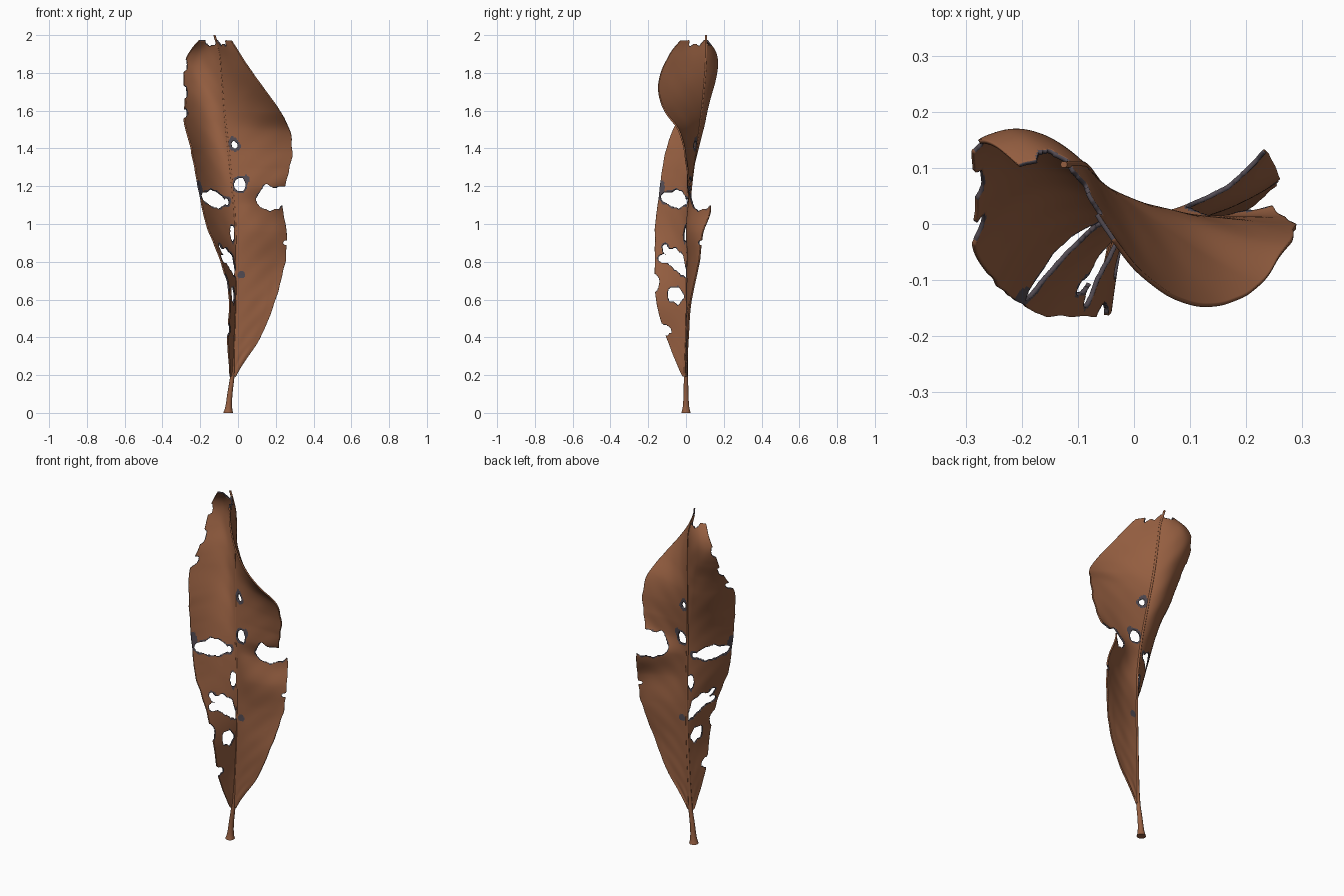
import bpy, bmesh, math
from mathutils import Vector, noise

if "Cube" in bpy.data.objects:
    bpy.data.objects.remove(bpy.data.objects["Cube"])


def material(name, rgb):
    m = bpy.data.materials.new(name)
    m.diffuse_color = (*rgb, 1)
    m.use_nodes = True
    m.node_tree.nodes["Principled BSDF"].inputs["Base Color"].default_value = m.diffuse_color
    return m


brown = material("dry leaf brown", (0.3, 0.113, 0.052))
grey = material("withered edge grey", (0.085, 0.07, 0.085))

# Paths up the leaf: (z, x, y)
MID = [(0.0, -.052, 0), (.1, -.043, 0), (.2, -.03, 0), (.4, -.022, .003), (.6, -.015, .006),
       (.8, -.012, .008), (1.0, -.015, .012), (1.2, -.03, .025), (1.4, -.05, .052),
       (1.6, -.07, .08), (1.8, -.085, .1), (1.9, -.095, .105), (2.0, -.125, .105)]
LEFT = [(.18, -.042, -.01), (.25, -.045, -.045), (.4, -.055, -.105), (.6, -.045, -.158),
        (.8, -.09, -.165), (1.0, -.168, -.16), (1.2, -.212, -.14), (1.4, -.25, -.105),
        (1.55, -.287, -.045), (1.65, -.282, .03), (1.75, -.288, .1), (1.85, -.285, .142),
        (1.92, -.25, .14), (1.99, -.19, .09)]
RIGHT = [(.18, -.02, 0), (.25, .02, 0), (.4, .12, .01), (.6, .2, .03), (.8, .25, .073),
         (.95, .258, .09), (1.1, .235, .13), (1.2, .25, .03), (1.3, .278, .005),
         (1.4, .29, -.008), (1.5, .275, -.04), (1.6, .222, -.115), (1.7, .15, -.147),
         (1.8, .077, -.132), (1.9, .01, -.085), (1.99, -.045, -.02)]
# Bulge of each half towards the back: (z, left, right)
BULGE = [(.18, 0, 0), (.5, .01, -.005), (.8, .02, -.018), (1.05, .03, -.042), (1.25, .045, -.012),
         (1.5, .075, -.012), (1.7, .055, -.005), (1.85, .04, -.01), (2.0, .0, 0)]


def sample(path, z):
    """Smooth interpolation of a (z, a, b) path."""
    z = min(max(z, path[0][0]), path[-1][0])
    i = 0
    while i < len(path) - 2 and path[i + 1][0] < z:
        i += 1

    def slope(k, c):
        a, b = path[max(k - 1, 0)], path[min(k + 1, len(path) - 1)]
        return (b[c] - a[c]) / (b[0] - a[0])
    p, q = path[i], path[i + 1]
    h = q[0] - p[0]
    t = (z - p[0]) / h
    return [(2*t**3 - 3*t*t + 1) * p[c] + (t**3 - 2*t*t + t) * h * slope(i, c)
            + (3*t*t - 2*t**3) * q[c] + (t**3 - t*t) * h * slope(i + 1, c) for c in (1, 2)]


# Holes and tears: (u, z, half u, half z, slant, grey margin)
HOLES = [(-.6, 1.13, .31, .042, -.03, 1.2), (-.4, .8, .36, .055, -.14, 1.15),
         (-.8, .815, .12, .022, 0, 1.2), (-1, .69, .1, .045, 0, 1.1),
         (-.42, .62, .24, .04, 0, 1.15), (-1.05, .44, .3, .028, 0, 1.1),
         (-.12, .95, .1, .042, 0, 1.25), (.15, 1.21, .1, .035, .1, 1.5),
         (.1, 1.42, .04, .017, 0, 2.2), (-.22, 1.12, .07, .016, 0, 1.8),
         (.72, 1.135, .26, .062, 0, 1.1), (1.02, 1.15, .32, .046, 0, 1.08),
         (1, .9, .08, .01, 0, 1.1), (-1, 1.585, .08, .022, 0, 1.1),
         (-1, 1.7, .07, .03, 0, 1.1), (-1, 1.84, .08, .03, 0, 1.1),
         (-.3, 1.99, .3, .045, 0, 1.1), (.35, 2.0, .3, .05, 0, 1.1)]
# Withered grey spots without a hole: (u, z, half u, half z)
SPOTS = [(.12, .73, .08, .02), (-.1, .75, .1, .03), (-.97, 1.18, .06, .05)]


def hole_test(u, z):
    """0 solid, 1 grey, 2 removed."""
    n = 1 + .32 * noise.noise(Vector((u * 7, z * 22, 3)))
    result = int(any(math.hypot((u - a) / c, (z - b) / d) * n < 1 for a, b, c, d in SPOTS))
    for hu, hz, ru, rz, s, margin in HOLES:
        d = math.hypot((u - hu) / ru, (z - hz - s * (u - hu)) / rz) * n
        if d < 1:
            return 2
        if d < margin:
            result = 1
    return result


# Blade: twisted sheet around the midrib
NU, NZ, Z0, Z1 = 100, 280, .19, 1.975
bm = bmesh.new()
grid = []
for j in range(NZ + 1):
    z = Z0 + (Z1 - Z0) * j / NZ
    m, l, r, b = (sample(p, z) for p in (MID, LEFT, RIGHT, BULGE))
    row = []
    for i in range(NU + 1):
        u = 2 * i / NU - 1
        e, bulge = (l, b[0]) if u < 0 else (r, b[1])
        t = abs(u)
        ragged = 1 + .02 * t * noise.noise(Vector((5 * (u > 0), z * 18, 0)))
        x = m[0] + (e[0] - m[0]) * t * ragged
        y = m[1] + (e[1] - m[1]) * t * ragged + 4 * t * (1 - t) * bulge
        # side veins and crumples
        y += .0012 * math.sin((z - .25 * t) * 48) * t * (1 - t) * 2
        y += .006 * t * noise.noise(Vector((u * 2.5, z * 5, 8)))
        row.append(bm.verts.new((x, y, z)))
    grid.append(row)
for j in range(NZ):
    for i in range(NU):
        u = 2 * (i + .5) / NU - 1
        k = hole_test(u, Z0 + (Z1 - Z0) * (j + .5) / NZ)
        if k < 2:
            f = bm.faces.new((grid[j][i], grid[j][i + 1], grid[j + 1][i + 1], grid[j + 1][i]))
            # outermost faces keep a brown rim, hole rims turn grey
            f.material_index = 3 if k == 0 and i in (0, NU - 1) else k
            f.smooth = True
bmesh.ops.delete(bm, geom=[v for v in bm.verts if not v.link_faces], context='VERTS')
for _ in range(3):
    edge = [v for v in bm.verts if v.is_boundary]
    bmesh.ops.smooth_vert(bm, verts=edge, factor=.5, use_axis_x=True, use_axis_y=True, use_axis_z=True)
me = bpy.data.meshes.new("leaf_blade")
bm.to_mesh(me)
bm.free()
blade = bpy.data.objects.new("leaf_blade", me)
bpy.context.collection.objects.link(blade)
for mat in (brown, grey, grey, brown):
    me.materials.append(mat)
sol = blade.modifiers.new("thickness", 'SOLIDIFY')
sol.thickness = .008
sol.offset = 0
sol.material_offset_rim = 1


def tube(name, z0, z1, n, radius, mat, dy=0):
    """Round tube following the midrib."""
    b = bmesh.new()
    rings = []
    for j in range(n + 1):
        z = z0 + (z1 - z0) * j / n
        x, y = sample(MID, z)
        r = radius(z)
        rings.append([b.verts.new((x + r * math.cos(a * math.pi / 5), y + dy + r * math.sin(a * math.pi / 5), z))
                      for a in range(10)])
    for p, q in zip(rings, rings[1:]):
        for a in range(10):
            b.faces.new((p[a], p[(a + 1) % 10], q[(a + 1) % 10], q[a])).smooth = True
    b.faces.new(rings[0][::-1])
    b.faces.new(rings[-1])
    d = bpy.data.meshes.new(name)
    b.to_mesh(d)
    b.free()
    d.materials.append(mat)
    o = bpy.data.objects.new(name, d)
    bpy.context.collection.objects.link(o)


# Stem with flared foot, and the midrib running to the tip
tube("stem", 0, .34, 26, lambda z: .016 + .01 * math.exp(-z / .025) - .008 * z / .34, brown)
tube("midrib", .3, 2.0, 90, lambda z: .008 - .002 * (z - .3) / 1.7, brown, .001)
